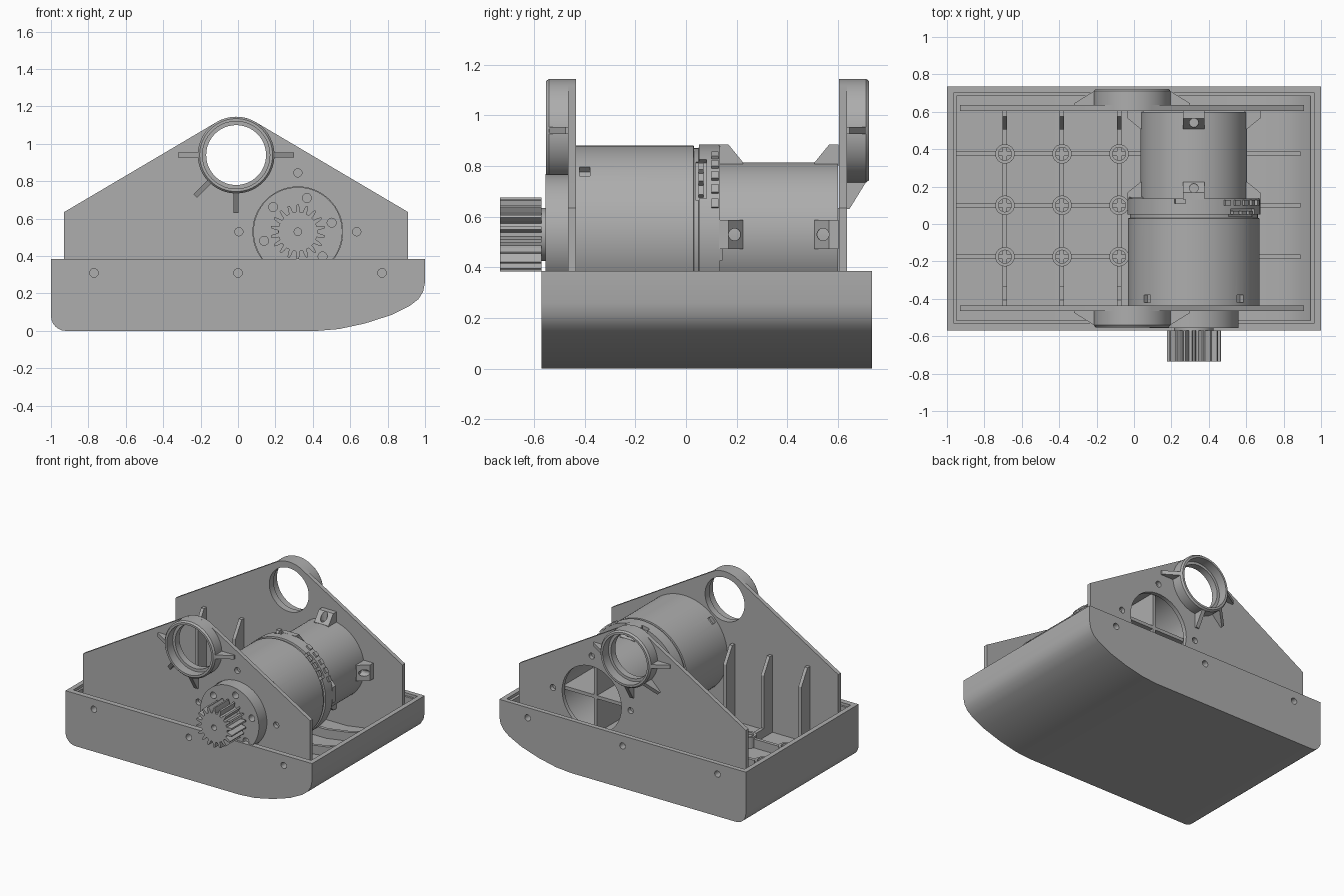
import bpy, bmesh
from math import sin, cos, pi, radians, acos, atan2, hypot
from mathutils import Vector

if "Cube" in bpy.data.objects:
    bpy.data.objects.remove(bpy.data.objects["Cube"], do_unlink=True)

grey = bpy.data.materials.new("plain_grey")
grey.use_nodes = True
grey.diffuse_color = (0.42, 0.42, 0.42, 1)
grey.node_tree.nodes["Principled BSDF"].inputs["Base Color"].default_value = grey.diffuse_color

MX, MZ = 0.32, 0.53          # motor axis
RX, RZ, RR = -0.01, 0.94, 0.205   # bearing ring axis and radius
FLOOR = 0.07


# ---- helpers ----
def along_y(a, b, c):
    return Vector((a, c, b))


def along_x(a, b, c):
    return Vector((c, a, b))


def radial(cx, cz, deg):
    """Maps (y, radius, sideways) around an axis parallel to y."""
    u = radians(deg)
    return lambda y, r, t: Vector((cx + r * cos(u) - t * sin(u), y, cz + r * sin(u) + t * cos(u)))


def circle(cx, cz, r, n=48):
    return [(cx + r * cos(2 * pi * i / n), cz + r * sin(2 * pi * i / n)) for i in range(n)]


def rect(a0, a1, b0, b1):
    return [(a0, b0), (a1, b0), (a1, b1), (a0, b1)]


def finish(name, bm):
    bmesh.ops.recalc_face_normals(bm, faces=bm.faces)
    mesh = bpy.data.meshes.new(name)
    bm.to_mesh(mesh)
    bm.free()
    ob = bpy.data.objects.new(name, mesh)
    bpy.context.collection.objects.link(ob)
    mesh.materials.append(grey)
    return ob


def prisms(name, parts):
    """Each part: (outline, start, end, mapping)."""
    bm = bmesh.new()
    for pts, c0, c1, f in parts:
        lo = [bm.verts.new(f(a, b, c0)) for a, b in pts]
        hi = [bm.verts.new(f(a, b, c1)) for a, b in pts]
        bm.faces.new(lo)
        bm.faces.new(hi[::-1])
        for i in range(len(pts)):
            j = (i + 1) % len(pts)
            bm.faces.new((lo[i], lo[j], hi[j], hi[i]))
    return finish(name, bm)


def lathe(name, cx, cz, profile, n=72):
    """Spins a closed (radius, y) profile around a y-parallel axis."""
    bm = bmesh.new()
    rings = [[bm.verts.new((cx + r * cos(2 * pi * i / n), y, cz + r * sin(2 * pi * i / n)))
              for r, y in profile] for i in range(n)]
    m = len(profile)
    for i in range(n):
        a, b = rings[i], rings[(i + 1) % n]
        for k in range(m):
            l = (k + 1) % m
            if profile[k][0] or profile[l][0]:
                bm.faces.new((a[k], a[l], b[l], b[k]))
    bmesh.ops.remove_doubles(bm, verts=bm.verts, dist=1e-5)
    return finish(name, bm)


def cut(ob, parts):
    cutter = prisms("cutter", parts)
    cutter.hide_render = True
    mod = ob.modifiers.new("cut", 'BOOLEAN')
    mod.operation, mod.solver, mod.object = 'DIFFERENCE', 'EXACT', cutter
    bpy.context.view_layer.objects.active = ob
    bpy.ops.object.modifier_apply(modifier=mod.name)
    bpy.data.objects.remove(cutter, do_unlink=True)


def smooth(ob, deg=25):
    bpy.ops.object.select_all(action='DESELECT')
    ob.select_set(True)
    bpy.context.view_layer.objects.active = ob
    bpy.ops.object.shade_smooth_by_angle(angle=radians(deg))


# ---- tray: outer shell with a rounded left corner and a swept right end ----
corner = [(-0.92 - 0.08 * sin(radians(a)), 0.08 - 0.08 * cos(radians(a))) for a in range(0, 91, 15)]
sweep = [(1, 0.26), (0.99, 0.21), (0.965, 0.17), (0.92, 0.135), (0.82, 0.085), (0.68, 0.04), (0.54, 0.01), (0.42, 0)]
tray = prisms("tray", [([(1, 0.385)] + sweep + corner + [(-1, 0.385)], -0.57, 0.735, along_y)])
inner_floor = [(-0.95, FLOOR), (0.46, FLOOR), (0.66, 0.1), (0.8, 0.145), (0.89, 0.19), (0.94, 0.25)]
cut(tray, [(inner_floor + [(0.95, 0.5), (-0.95, 0.5)], -0.515, 0.685, along_y)])
cut(tray, [(rect(-0.965, 0.965, 0.365, 0.5), -0.53, 0.70, along_y)])
cut(tray, [(circle(x, 0.31, 0.023, 24), y, y + 0.1, along_y)
           for x in (-0.77, 0, 0.77) for y in (-0.6, 0.66)])
smooth(tray)

# ---- stiffening grid on the tray floor ----
xs, ys = (-0.69, -0.385, -0.08), (-0.175, 0.1, 0.375)
lower = [(x, z - 0.01) for x, z in inner_floor[:-1]]
upper = [(x, z + 0.065) for x, z in inner_floor[:-1]]
prisms("floor_ribs",
       [(lower + upper[::-1], y - 0.012, y + 0.012, along_y) for y in ys]
       + [(rect(-0.435, 0.605, FLOOR - 0.01, 0.135), x - 0.012, x + 0.012, along_x) for x in xs])
for x in xs:
    for y in ys:
        hub = lathe("grid_hub", x, 0, [(0.052, 0.06), (0.052, 0.15), (0.035, 0.15), (0.035, 0.06)], 24)
        # turn the spun ring upright
        for v in hub.data.vertices:
            v.co = (v.co.x, y + v.co.z, v.co.y)
        hub.data.flip_normals()
        smooth(hub)

# ---- side plates, bearing rings and gussets, front and back ----
ang = acos(RR / hypot(0.92, 0.305)) - atan2(0.305, 0.92)
arc = [(RX + RR * cos(ang + (pi - 2 * ang) * i / 16), RZ + RR * sin(ang + (pi - 2 * ang) * i / 16)) for i in range(17)]
outline = [(-0.93, 0.06), (0.46, 0.06), (0.8, 0.13), (0.91, 0.2), (0.91, 0.635)] + arc + [(-0.93, 0.635)]
bolts = [(MX + 0.315 * cos(k * pi / 2), MZ + 0.315 * sin(k * pi / 2)) for k in range(3)]

for side, inner, s in (("front", -0.435, -1), ("back", 0.605, 1)):
    outer, tip = inner + 0.03 * s, inner + 0.118 * s
    plate = prisms(side + "_plate", [(outline, inner, outer, along_y)])
    holes = [circle(RX, RZ, 0.16, 72), circle(MX, MZ, 0.24, 72)] + [circle(x, z, 0.022, 20) for x, z in bolts]
    cut(plate, [(h, inner - 0.05, inner + 0.08, along_y) for h in holes[:1] + holes[2:]])
    cut(plate, [(holes[1], inner - 0.05, inner + 0.08, along_y)])
    smooth(plate)
    ring = lathe(side + "_bearing_ring", RX, RZ, [
        (RR, inner), (RR, tip - 0.012 * s), (RR - 0.01, tip), (0.18, tip), (0.18, outer + 0.02 * s),
        (0.16, outer + 0.02 * s), (0.16, inner)])
    smooth(ring)
    gusset = [(outer - 0.005 * s, 0.19), (outer - 0.005 * s, 0.31), (outer + 0.01 * s, 0.31),
              (tip - 0.012 * s, 0.203), (tip - 0.012 * s, 0.19)]
    prisms(side + "_gussets", [(gusset, -0.014, 0.014, radial(RX, RZ, a)) for a in (0, 180, 225, 270)])
    # upright blades stiffening the inside of the plate
    blade = [(inner, 0.06), (inner - 0.1 * s, 0.06), (inner - 0.1 * s, 0.52),
             (inner - 0.03 * s, 0.635), (inner, 0.635)]
    prisms(side + "_blades", [(blade, x - 0.012, x + 0.012, along_x) for x in xs])

# ---- motor: wide gearbox, grooved collar and narrower hollow rear can ----
motor = lathe("motor", MX, MZ, [
    (0, -0.435), (0.352, -0.435), (0.352, 0.03), (0.342, 0.032), (0.342, 0.05), (0.355, 0.052), (0.355, 0.135),
    (0.285, 0.135), (0.285, 0.6), (0.262, 0.6), (0.262, 0.25), (0, 0.25)], 96)
cut(motor, [(rect(-0.42, -0.38, 0.325, 0.4), -0.025, 0.025, radial(MX, MZ, a)) for a in (45, 135, 225, 315)]
    + [(rect(0.04, 0.08, 0.32, 0.4), -0.1, 0.1, radial(MX, MZ, 40))]
    + [(rect(0.11, 0.15, 0.33, 0.4), -0.03, 0.03, radial(MX, MZ, a)) for a in (102, 190, 280)])
smooth(motor)
prisms("motor_cross_vanes", [
    (rect(MX - 0.27, MX + 0.27, MZ - 0.012, MZ + 0.012), 0.24, 0.59, along_y),
    (rect(MX - 0.012, MX + 0.012, MZ - 0.27, MZ + 0.27), 0.24, 0.59, along_y)])

# terminals on the collar
prisms("terminals", [(rect(0.1, 0.128, 0.34, 0.368), -0.018, 0.018, radial(MX, MZ, a)) for a in range(20, 61, 10)]
       + [(rect(0.05, 0.07, 0.31, 0.352), -0.02, 0.02, radial(MX, MZ, a)) for a in (30, 40, 50)])
prisms("collar_tabs", [(rect(0.11, 0.145, 0.27, 0.35), -0.03, 0.03, radial(MX, MZ, a)) for a in (-12, 168)])

# screw lugs at both ends of the rear can
lug = [(0.13, 0.27), (0.13, 0.355), (0.168, 0.355), (0.225, 0.285), (0.225, 0.27)]
far_lug = [(0.733 - y, r) for y, r in lug]
quarters = [radial(MX, MZ, a) for a in (0, 90, 180, 270)]
lugs = prisms("screw_lugs", [(p, -0.058, 0.058, f) for p in (lug, far_lug) for f in quarters])
cut(lugs, [([(y + 0.024 * cos(pi * i / 8), 0.024 * sin(pi * i / 8)) for i in range(16)], 0.275, 0.4,
            lambda a, b, c, f=f: f(a, c, b)) for y in (0.192, 0.541) for f in quarters])

# ---- front boss with six screw holes ----
boss = prisms("motor_boss", [(circle(MX, MZ, 0.238, 72), -0.555, -0.43, along_y)])
screws = [(MX + 0.187 * cos(radians(a)), MZ + 0.187 * sin(radians(a))) for a in range(15, 360, 60)]
cut(boss, [(circle(x, z, 0.024, 20), -0.6, -0.5, along_y) for x, z in screws])
smooth(boss)
smooth(prisms("shaft_collar", [(circle(MX, MZ, 0.105), -0.58, -0.55, along_y)]))

# ---- pinion ----
TEETH = 18
teeth = []
for k in range(TEETH):
    for frac, r in ((-0.3, 0.105), (-0.22, 0.125), (-0.11, 0.146), (0.11, 0.146), (0.22, 0.125), (0.3, 0.105)):
        t = 2 * pi * (k + frac) / TEETH + pi / 2
        teeth.append((MX + r * cos(t), MZ + r * sin(t)))
pinion = prisms("pinion", [(teeth, -0.735, -0.57, along_y)])
cut(pinion, [(circle(MX, MZ, 0.02, 20), -0.8, -0.66, along_y)])
